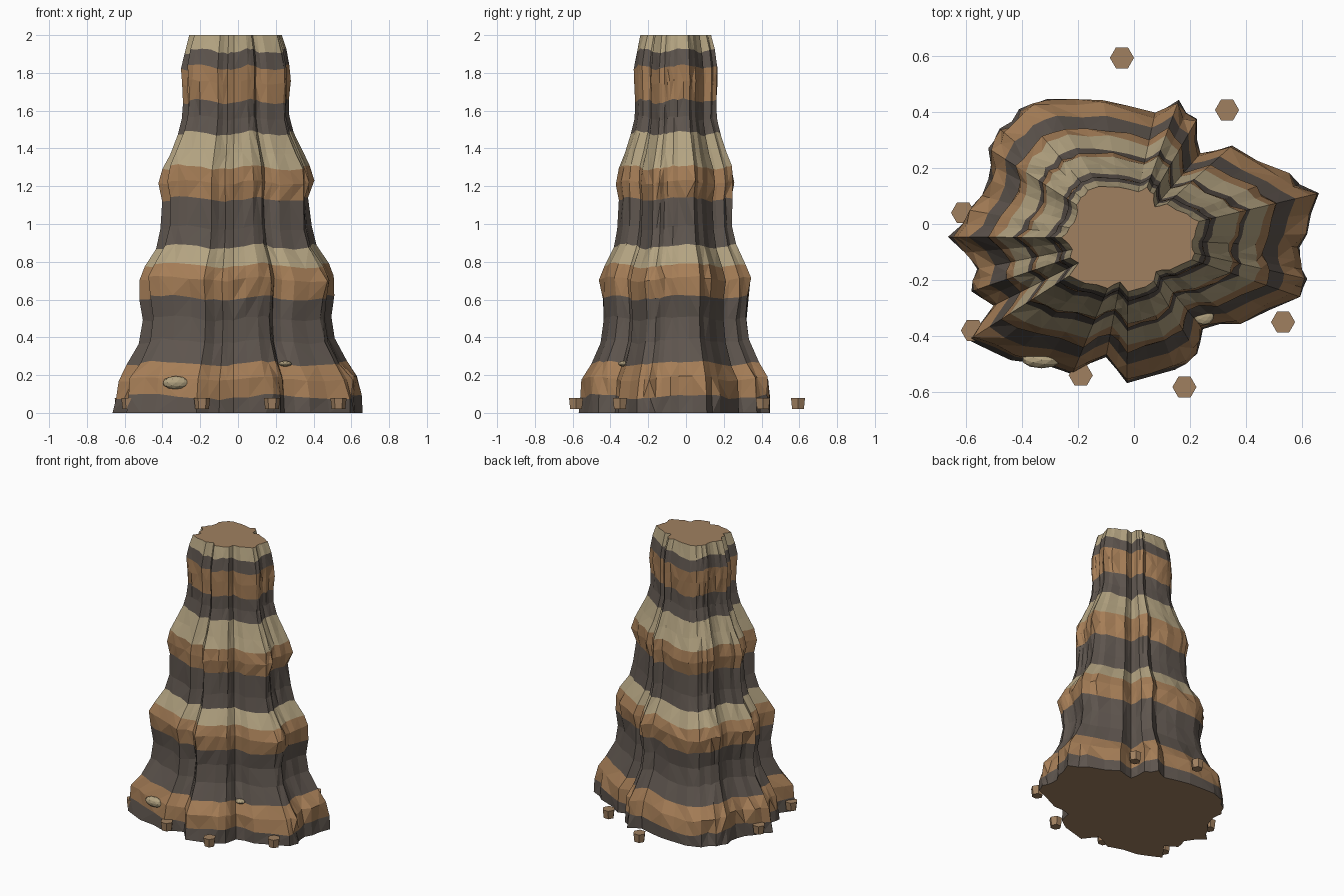
import bpy, bmesh, math, random
from mathutils import Vector

random.seed(4)
cube = bpy.data.objects.get("Cube")
if cube:
    bpy.data.objects.remove(cube)


def make_material(name, hex_colour):
    # sRGB hex to linear colour
    linear = []
    for i in range(0, 6, 2):
        c = int(hex_colour[i:i + 2], 16) / 255
        linear.append(c / 12.92 if c < 0.04 else ((c + 0.055) / 1.055) ** 2.4)
    colour = (*linear, 1)
    mat = bpy.data.materials.new(name)
    mat.use_nodes = True
    mat.diffuse_color = colour
    mat.node_tree.nodes["Principled BSDF"].inputs["Base Color"].default_value = colour
    return mat


dark = make_material("dark shale", "5E554E")
orange = make_material("orange sandstone", "A67E57")
pale = make_material("pale limestone", "B3A381")
brown = make_material("brown rubble", "A08060")
MATERIALS = [dark, orange, pale, brown]
DARK, ORANGE, PALE, BROWN = range(4)


def finish(bm, name, materials):
    bmesh.ops.recalc_face_normals(bm, faces=bm.faces)
    mesh = bpy.data.meshes.new(name)
    bm.to_mesh(mesh)
    bm.free()
    for mat in materials:
        mesh.materials.append(mat)
    obj = bpy.data.objects.new(name, mesh)
    bpy.context.collection.objects.link(obj)
    return obj


# Ridged footprint of the rock, anticlockwise
FOOTPRINT = [
    (.66, .11), (.55, .18), (.35, .28), (.235, .25), (.225, .375), (.16, .443),
    (.075, .396), (-.11, .44), (-.31, .446), (-.41, .41), (-.48, .34), (-.52, .27),
    (-.52, .16), (-.59, .05), (-.664, -.046), (-.56, -.16), (-.58, -.24), (-.5, -.29),
    (-.59, -.414), (-.44, -.486), (-.22, -.536), (-.1, -.475), (-.025, -.568),
    (.146, -.52), (.225, -.464), (.246, -.375), (.38, -.357), (.593, -.26),
    (.618, -.196), (.593, -.13), (.618, -.036)]

# Rings going up: height, footprint scale, colour of the band above
RINGS = [
    (0, 1, DARK), (.085, .985, ORANGE), (.18, .97, ORANGE), (.26, .88, DARK),
    (.38, .78, DARK), (.5, .75, DARK), (.61, .77, ORANGE), (.71, .79, ORANGE),
    (.78, .74, PALE), (.88, .64, DARK), (.98, .6, DARK), (1.13, .585, ORANGE),
    (1.22, .61, ORANGE), (1.3, .59, PALE), (1.38, .53, PALE), (1.48, .465, DARK),
    (1.56, .43, DARK), (1.65, .425, ORANGE), (1.75, .435, ORANGE),
    (1.83, .435, DARK), (1.915, .41, PALE), (2, .37, BROWN)]

# Banded rock tower
centre = Vector((-.02, -.05))
spokes = []
for i, point in enumerate(FOOTPRINT):
    a = Vector(point) - centre
    b = Vector(FOOTPRINT[(i + 1) % len(FOOTPRINT)]) - centre
    spokes += [a, (a + b) / 2 * random.uniform(.97, 1.01)]

bm = bmesh.new()
loops = []
for z, scale, colour in RINGS:
    loop = []
    inside = 0 < z < 2
    for spoke in spokes:
        angle = math.atan2(spoke.y, spoke.x)
        wave = (.012 * math.sin(angle * 5 + 1) + random.uniform(-.006, .006)) * inside
        rough = .025 if colour == ORANGE else .012
        p = centre + spoke * scale * (1 + random.uniform(-rough, rough) * inside)
        loop.append(bm.verts.new((p.x, p.y, z + wave)))
    loops.append(loop)

count = len(spokes)
for ring, (low, high) in enumerate(zip(loops, loops[1:])):
    for i in range(count):
        j = (i + 1) % count
        if random.random() < .5:
            tris = [(low[i], low[j], high[j]), (low[i], high[j], high[i])]
        else:
            tris = [(low[i], low[j], high[i]), (low[j], high[j], high[i])]
        for tri in tris:
            bm.faces.new(tri).material_index = RINGS[ring][2]
for cap in (loops[0][::-1], loops[-1]):
    bm.faces.new(cap).material_index = BROWN
finish(bm, "rock_tower", MATERIALS)

# Hexagonal rubble around the foot
RUBBLE = [(-.043, .593), (.332, .407), (.532, -.35), (.18, -.582),
          (-.19, -.54), (-.575, -.38), (-.61, .04)]
for number, (x, y) in enumerate(RUBBLE, 1):
    bm = bmesh.new()
    bmesh.ops.create_cone(bm, cap_ends=True, segments=6, radius1=.036,
                          radius2=.043, depth=.06)
    # Turn a corner towards x
    corner = next(v.co for v in bm.verts)
    turn = -math.atan2(corner.y, corner.x)
    for v in bm.verts:
        v.co.xy = (v.co.x * math.cos(turn) - v.co.y * math.sin(turn),
                   v.co.x * math.sin(turn) + v.co.y * math.cos(turn))
    rock = finish(bm, f"rubble_{number}", [brown])
    rock.location = (x, y, .05)

# Pale stones embedded in the front of the lowest band
for name, place, size in (("embedded_stone_large", (-.33, -.485, .16), (.07, .03, .035)),
                          ("embedded_stone_small", (.25, -.33, .26), (.035, .03, .015))):
    bm = bmesh.new()
    bmesh.ops.create_icosphere(bm, subdivisions=2, radius=1)
    stone = finish(bm, name, [pale])
    stone.location = place
    stone.scale = size
